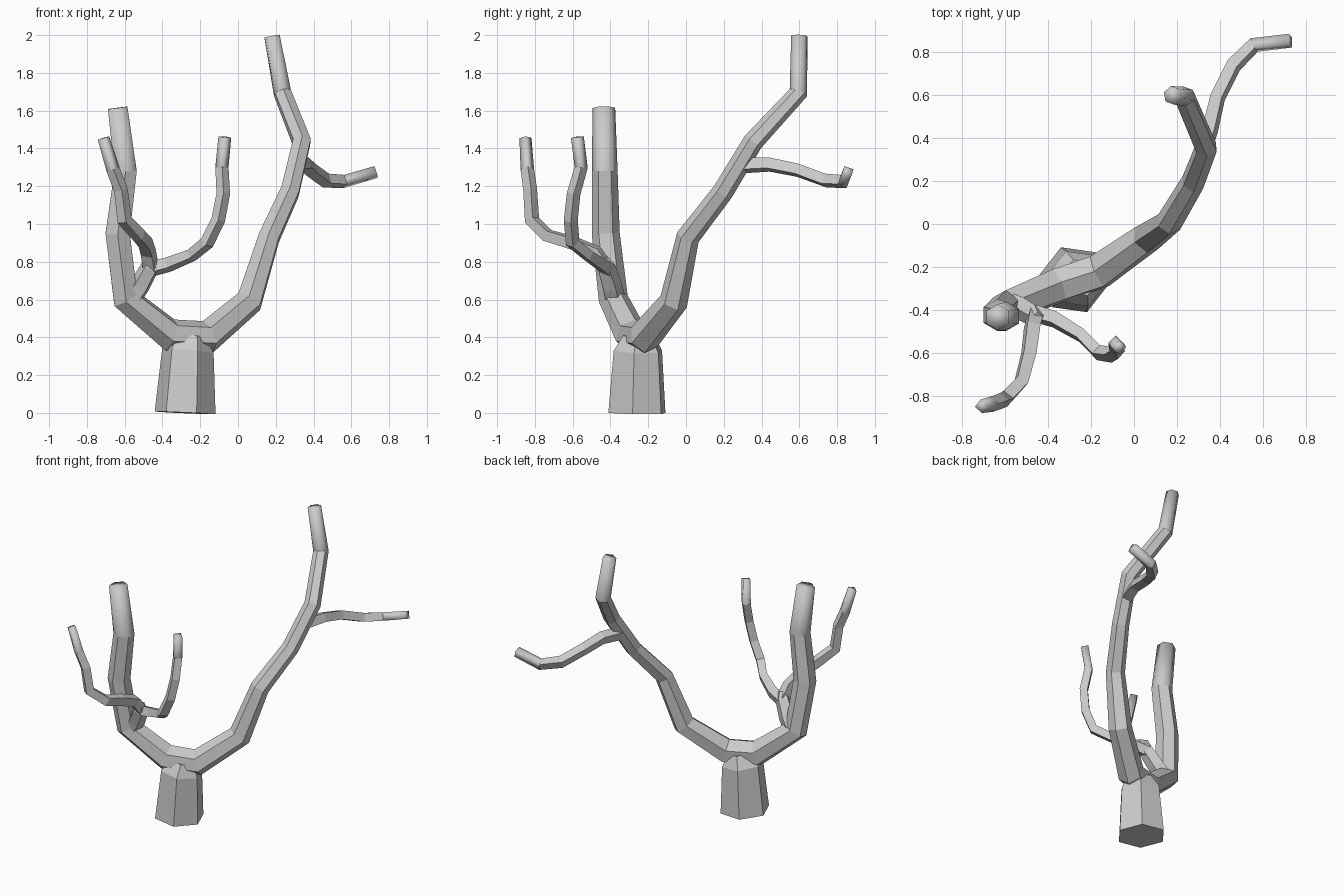
import bpy, bmesh, math
from mathutils import Vector


def tube(name, path, sides, phase=0.0, smooth_start=False, smooth_end=True):
    """Sweep a polygon along (x, y, z, radius) points with mitred, untwisted rings."""
    pts = [Vector(p[:3]) for p in path]
    bm = bmesh.new()
    rings = []
    prev_t = None
    u = None
    for i, p in enumerate(pts):
        a = (p - pts[i - 1]).normalized() if i > 0 else None
        b = (pts[i + 1] - p).normalized() if i < len(pts) - 1 else None
        t = ((a or b) + (b or a)).normalized()
        if u is None:
            ref = Vector((1, 0, 0)) if abs(t.x) < 0.9 else Vector((0, 0, 1))
            u = (ref - t * ref.dot(t)).normalized()
        else:
            u = prev_t.rotation_difference(t) @ u
            u = (u - t * u.dot(t)).normalized()
        v = t.cross(u)
        prev_t = t
        ring = []
        for k in range(sides):
            ang = math.radians(phase) + 2 * math.pi * k / sides
            ring.append(bm.verts.new(p + (u * math.cos(ang) + v * math.sin(ang)) * path[i][3]))
        rings.append(ring)
    last = len(rings) - 2
    for i in range(last + 1):
        for k in range(sides):
            n = (k + 1) % sides
            f = bm.faces.new((rings[i][k], rings[i][n], rings[i + 1][n], rings[i + 1][k]))
            f.smooth = (i == last and smooth_end) or (i == 0 and smooth_start)
    bm.faces.new(rings[0][::-1]).smooth = smooth_start
    bm.faces.new(rings[-1]).smooth = smooth_end
    bmesh.ops.recalc_face_normals(bm, faces=bm.faces)
    me = bpy.data.meshes.new(name)
    bm.to_mesh(me)
    bm.free()
    ob = bpy.data.objects.new(name, me)
    bpy.context.collection.objects.link(ob)
    return ob


# Stump-like trunk, flaring to the ground
tube("trunk", [(-0.28, -0.26, 0.0, 0.163), (-0.265, -0.255, 0.33, 0.138),
               (-0.25, -0.25, 0.41, 0.09)], 6, -68, smooth_end=False)

# Two main limbs as one continuous fork, left tip to right tip
tube("main_limbs", [
    (-0.637, -0.435, 1.615, 0.060), (-0.595, -0.43, 1.28, 0.068),
    (-0.637, -0.425, 0.95, 0.074), (-0.595, -0.385, 0.605, 0.078),
    (-0.36, -0.29, 0.412, 0.088), (-0.16, -0.22, 0.402, 0.088),
    (0.06, -0.065, 0.59, 0.076), (0.165, 0.01, 0.93, 0.062),
    (0.275, 0.195, 1.17, 0.056), (0.337, 0.355, 1.435, 0.054),
    (0.235, 0.595, 1.695, 0.050), (0.18, 0.60, 1.995, 0.044)],
    6, 30, smooth_start=True)

# Short side stem that carries the two front twigs
tube("side_stem", [(-0.57, -0.38, 0.60, 0.06), (-0.52, -0.395, 0.67, 0.057),
                   (-0.465, -0.425, 0.77, 0.052), (-0.45, -0.44, 0.815, 0.03)],
     5, 20, smooth_end=False)

# Slender twigs
twigs = {
    "front_right_twig": [
        (-0.47, -0.415, 0.76, 0.045), (-0.37, -0.445, 0.785, 0.042),
        (-0.245, -0.52, 0.835, 0.036), (-0.165, -0.60, 0.90, 0.038),
        (-0.105, -0.61, 1.02, 0.037), (-0.078, -0.595, 1.16, 0.036),
        (-0.085, -0.555, 1.30, 0.035), (-0.070, -0.575, 1.46, 0.034)],
    "front_left_twig": [
        (-0.46, -0.42, 0.76, 0.046), (-0.475, -0.48, 0.85, 0.044),
        (-0.490, -0.60, 0.90, 0.042), (-0.525, -0.735, 0.94, 0.040),
        (-0.600, -0.815, 1.02, 0.040), (-0.620, -0.825, 1.18, 0.037),
        (-0.662, -0.84, 1.29, 0.036), (-0.712, -0.85, 1.455, 0.032)],
    "back_right_twig": [
        (0.31, 0.31, 1.31, 0.045), (0.355, 0.44, 1.315, 0.042),
        (0.39, 0.59, 1.285, 0.040), (0.465, 0.74, 1.23, 0.040),
        (0.56, 0.835, 1.225, 0.038), (0.73, 0.855, 1.275, 0.036)],
}
for name, path in twigs.items():
    tube(name, path, 4, 25)
